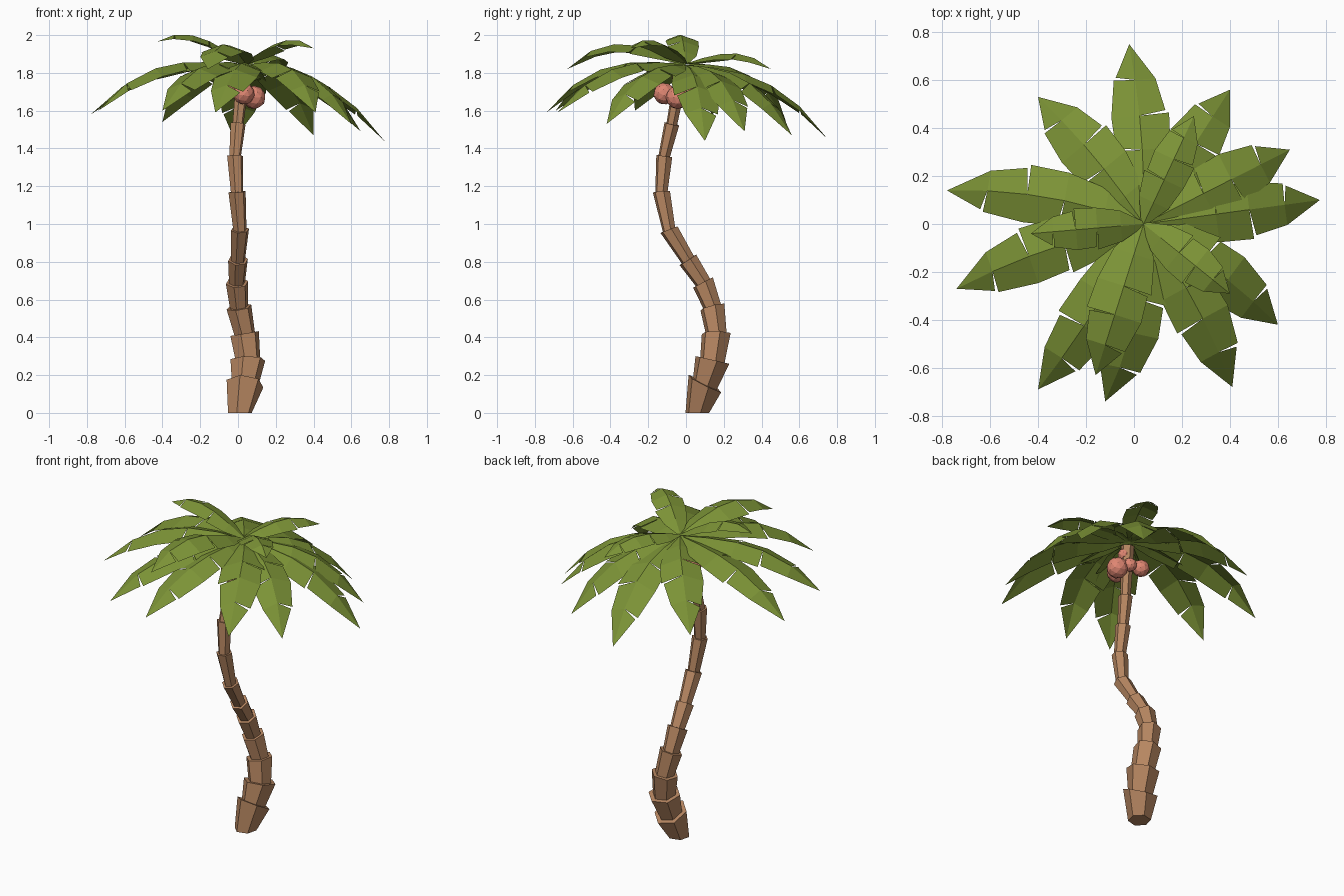
import bpy, bmesh, math
from mathutils import Vector

cube = bpy.data.objects.get("Cube")
if cube:
    bpy.data.objects.remove(cube)


def material(name, rgb):
    mat = bpy.data.materials.new(name)
    mat.use_nodes = True
    mat.diffuse_color = (*rgb, 1)
    mat.node_tree.nodes["Principled BSDF"].inputs["Base Color"].default_value = (*rgb, 1)
    return mat


bark = material("bark_brown", (0.47, 0.24, 0.12))
leaf = material("leaf_green", (0.2, 0.29, 0.037))
husk = material("coconut_pink", (0.74, 0.24, 0.17))


def finish(bm, name, mat):
    mesh = bpy.data.meshes.new(name)
    bm.to_mesh(mesh)
    bm.free()
    mesh.materials.append(mat)
    obj = bpy.data.objects.new(name, mesh)
    bpy.context.collection.objects.link(obj)
    return obj


# Trunk: stacked six-sided cups, each flaring towards its top
JOINTS = [  # x, y, z, radius
    (0.01, 0.06, 0.0, 0.09), (0.037, 0.10, 0.155, 0.101), (0.052, 0.14, 0.28, 0.095),
    (0.035, 0.16, 0.42, 0.079), (0.005, 0.14, 0.56, 0.068), (-0.005, 0.09, 0.69, 0.061),
    (0, 0.01, 0.81, 0.054), (0.01, -0.09, 0.97, 0.05), (-0.005, -0.13, 1.17, 0.047),
    (-0.015, -0.115, 1.36, 0.044), (0, -0.075, 1.53, 0.041), (0.03, -0.02, 1.82, 0.038)]
SIDES = 6


def ring(bm, centre, normal, radius):
    side = Vector((1, 0, 0))
    side = (side - normal * side.dot(normal)).normalized()
    other = normal.cross(side)
    angles = [math.tau * (k + 0.25) / SIDES for k in range(SIDES)]
    return [bm.verts.new(centre + radius * (side * math.cos(a) + other * math.sin(a)))
            for a in angles]


points = [Vector(j[:3]) for j in JOINTS]
normals = [Vector((0, 0, 1))]
for i in range(1, len(points)):
    ahead = points[min(i + 1, len(points) - 1)]
    normals.append((ahead - points[i - 1]).normalized())
normals[1] = Vector((0.1, 0.45, 0.9)).normalized()

bm = bmesh.new()
for i in range(len(points) - 1):
    low = ring(bm, points[i], normals[i], JOINTS[i][3] * 0.72)
    high = ring(bm, points[i + 1], normals[i + 1], JOINTS[i + 1][3])
    for k in range(SIDES):
        n = (k + 1) % SIDES
        bm.faces.new((low[k], low[n], high[n], high[k]))
    bm.faces.new(low[::-1])
    bm.faces.new(high)
finish(bm, "trunk", bark)

# Coconuts clustered under the crown
COCONUTS = [(0.085, -0.045, 1.67, 0.062), (0.03, -0.115, 1.69, 0.058),
            (-0.055, -0.005, 1.7, 0.05), (0.03, 0.0, 1.69, 0.04),
            (0.04, -0.04, 1.77, 0.036)]
for i, (x, y, z, r) in enumerate(COCONUTS):
    bpy.ops.mesh.primitive_ico_sphere_add(subdivisions=2, radius=r, location=(x, y, z),
                                          rotation=(i, 2 * i, 0))
    nut = bpy.context.object
    nut.name = f"coconut_{i + 1}"
    nut.data.materials.append(husk)

# Fronds: arched, ridged blades with slits cut in from alternating edges
STATIONS = [0, 0.2, 0.41, 0.6, 0.8, 1]
WIDTHS = [0.015, 0.09, 0.118, 0.118, 0.085, 0]
SLITS = {-1: (2, 4), 1: (3,)}


def frond(name, root, tip, arch, bow, scale):
    root, tip = Vector(root), Vector(tip)
    across = (tip - root).cross(Vector((0, 0, 1))).normalized()

    def spine(t):
        # Rise peaks past the middle so the blade droops towards its tip
        rise = Vector((0, 0, arch * 2.6 * t * (1 - t * t)))
        return root.lerp(tip, t) + rise + across * bow * 4 * t * (1 - t)

    def edge(t, width, side):
        return spine(t) + across * side * width * scale - Vector((0, 0, 0.36 * width * scale))

    bm = bmesh.new()
    for side, slits in SLITS.items():
        for i in range(len(STATIONS) - 1):
            a, b = STATIONS[i], STATIONS[i + 1]
            # Edge ends draw apart and step inwards at a slit
            start = edge(a + 0.02, WIDTHS[i] * 0.93, side) if i in slits else edge(a, WIDTHS[i], side)
            if i + 1 in slits:
                end = edge(b + 0.005, WIDTHS[i + 1] * 1.05, side)
            else:
                end = edge(b, WIDTHS[i + 1], side)
            corners = [spine(a), start, end, spine(b)]
            if b == 1:
                corners.pop()
            if side > 0:
                corners.reverse()
            face = bm.faces.new([bm.verts.new(c) for c in corners])
            face.normal_update()
            if face.normal.z < 0:
                face.normal_flip()
    bmesh.ops.remove_doubles(bm, verts=bm.verts, dist=0.0005)
    finish(bm, name, leaf)


LOWER = [  # tip, sideways bow
    ((-0.02, 0.75, 1.45), 0.02), ((0.40, 0.56, 1.47), 0), ((0.65, 0.31, 1.49), 0),
    ((0.775, 0.10, 1.44), 0), ((0.60, -0.42, 1.53), -0.025), ((0.41, -0.68, 1.59), -0.03),
    ((-0.12, -0.74, 1.59), -0.045), ((-0.40, -0.69, 1.6), -0.02), ((-0.74, -0.27, 1.6), 0.03),
    ((-0.78, 0.14, 1.58), 0.042), ((-0.40, 0.53, 1.54), 0.02)]
for i, (tip, bow) in enumerate(LOWER):
    frond(f"lower_frond_{i + 1}", (0.04, 0, 1.842), tip, 0.127, bow, 1)

UPPER = [  # tip, arch, width scale
    ((-0.43, -0.04, 1.965), 0.08, 0.72), ((0.25, 0.45, 1.82), 0.07, 0.75),
    ((-0.16, -0.63, 1.82), 0.12, 0.98), ((0.40, -0.29, 1.93), 0.075, 0.75)]
for i, (tip, arch, scale) in enumerate(UPPER):
    frond(f"upper_frond_{i + 1}", (0.04, 0, 1.85), tip, arch, 0, scale)
